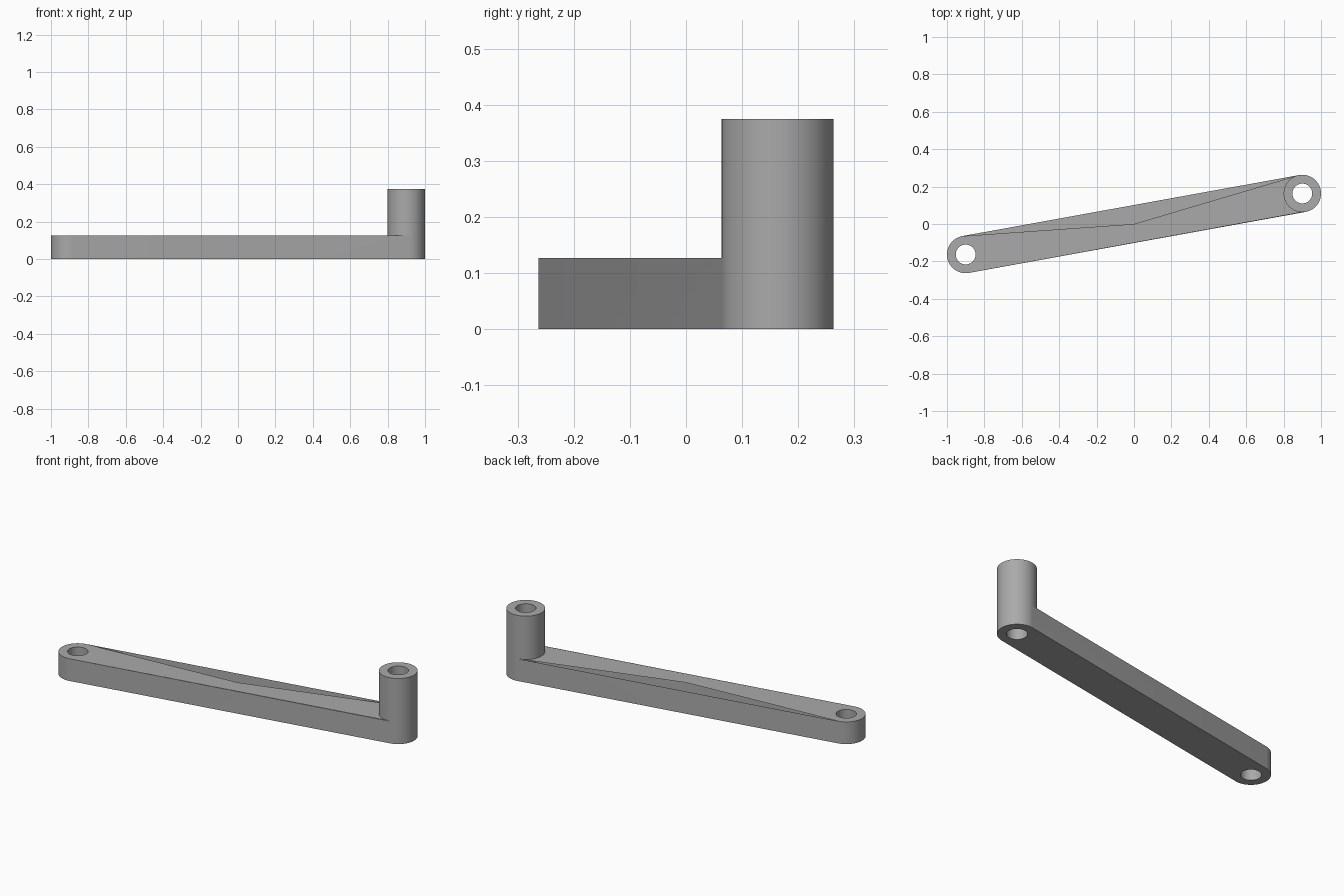
import bpy, bmesh, math

cube = bpy.data.objects.get("Cube")
if cube:
    bpy.data.objects.remove(cube, do_unlink=True)

SEG = 64                      # segments per full circle
HALF = SEG // 2
OUTER, BORE = 0.1, 0.053      # boss and hole radii
ARM_H, POST_H = 0.127, 0.375
PX, PY = 0.9, 0.163           # pivot position, mirrored through the origin
ANGLE = math.atan2(PY, PX)

bm = bmesh.new()


def ring(side, radius, z, count=SEG):
    """Points round one pivot, starting with the half facing away from the arm."""
    start = ANGLE - math.pi / 2 + (0 if side > 0 else math.pi)
    return [bm.verts.new((side * PX + radius * math.cos(start + math.tau * i / SEG),
                          side * PY + radius * math.sin(start + math.tau * i / SEG), z))
            for i in range(count)]


def wall(low, high):
    """Quads between two closed loops."""
    for i in range(len(low)):
        j = (i + 1) % len(low)
        bm.faces.new((low[i], low[j], high[j], high[i]))


def fill(*loops):
    """Flat face bounded by an outline and holes."""
    edges = []
    for loop in loops:
        for a, b in zip(loop, loop[1:] + loop[:1]):
            edges.append(bm.edges.get((a, b)) or bm.edges.new((a, b)))
    bmesh.ops.triangle_fill(bm, edges=edges, use_beauty=True)


# Rounded arm outline, low and high
post_base = ring(1, OUTER, ARM_H)
low = ring(1, OUTER, 0, HALF + 1) + ring(-1, OUTER, 0, HALF + 1)
far_cap = ring(-1, OUTER, ARM_H, HALF + 1)
wall(low, post_base[:HALF + 1] + far_cap)

# Hole through the plain end
bore_low, bore_high = ring(-1, BORE, 0), ring(-1, BORE, ARM_H)
wall(bore_low, bore_high)

# Upright post and its hole
post_top = ring(1, OUTER, POST_H)
post_bore_low, post_bore_top = ring(1, BORE, 0), ring(1, BORE, POST_H)
wall(post_base, post_top)
wall(post_bore_low, post_bore_top)
wall(post_top, post_bore_top)

# Underside, and arm top running up to the post
fill(low, bore_low, post_bore_low)
inner_half = post_base[HALF:] + post_base[:1]
fill(inner_half[::-1] + far_cap[::-1], bore_high)

bmesh.ops.recalc_face_normals(bm, faces=bm.faces)
mesh = bpy.data.meshes.new("crank_arm")
bm.to_mesh(mesh)
bm.free()

arm = bpy.data.objects.new("crank_arm", mesh)
bpy.context.collection.objects.link(arm)

# Plain grey finish
grey = bpy.data.materials.new("plain_grey")
grey.use_nodes = True
colour = (0.4, 0.4, 0.4, 1)
grey.diffuse_color = colour
grey.node_tree.nodes["Principled BSDF"].inputs["Base Color"].default_value = colour
mesh.materials.append(grey)

bpy.ops.object.select_all(action='DESELECT')
arm.select_set(True)
bpy.context.view_layer.objects.active = arm
bpy.ops.object.shade_smooth_by_angle(angle=math.radians(30))
